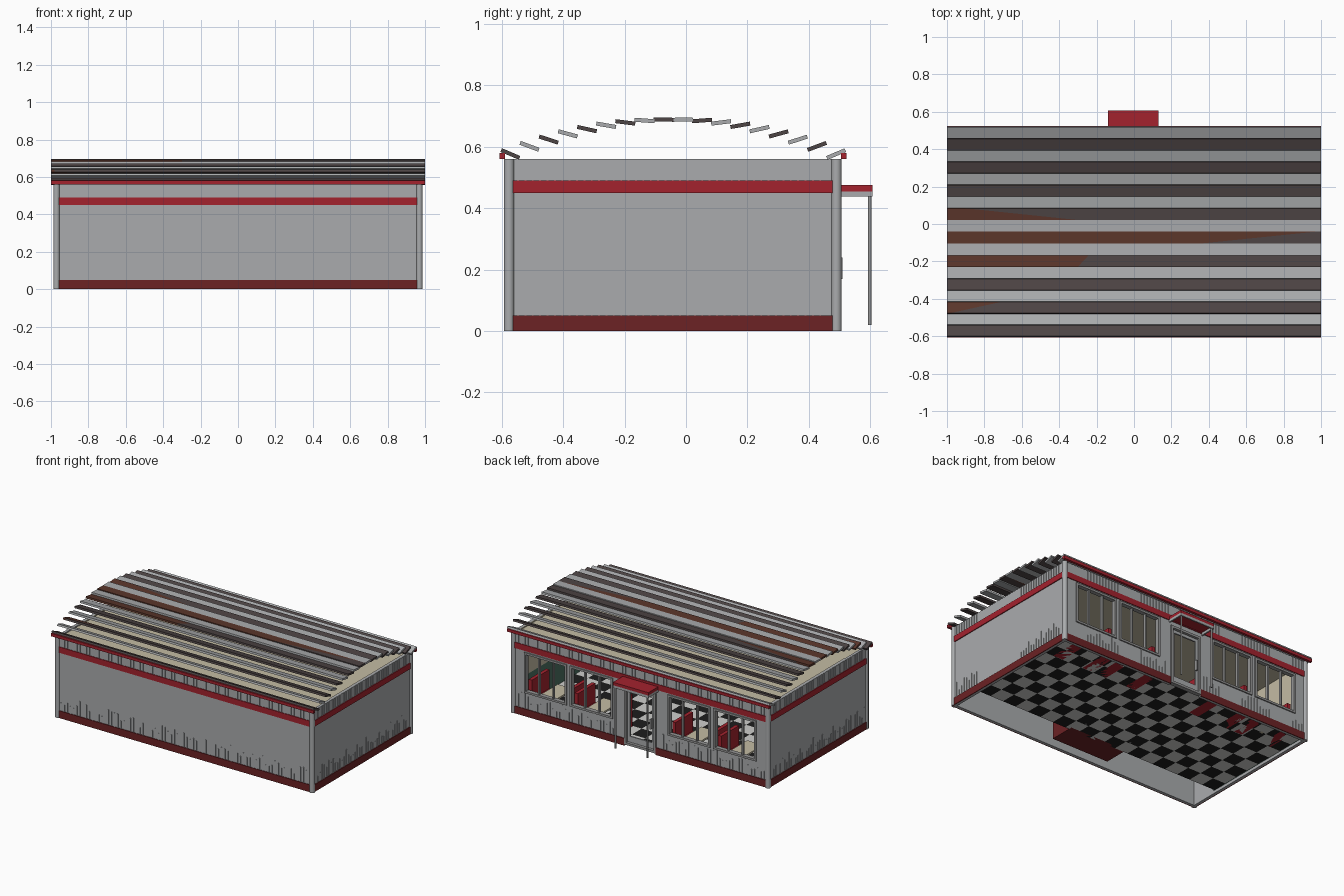
import bpy, bmesh, random
from math import sqrt
from mathutils import Vector, Matrix

random.seed(4)
cube = bpy.data.objects.get("Cube")
if cube:
    bpy.data.objects.remove(cube)


def material(name, r, g, b):
    m = bpy.data.materials.new(name)
    m.use_nodes = True
    m.diffuse_color = (r, g, b, 1)
    m.node_tree.nodes["Principled BSDF"].inputs["Base Color"].default_value = (r, g, b, 1)
    return m


STEEL = material("steel grey", .40, .41, .42)
FRAME = material("frame grey", .30, .30, .30)
RED = material("trim red", .37, .016, .027)
MAROON = material("baseboard maroon", .15, .016, .018)
DARK = material("dark plank", .075, .058, .058)
RUST = material("rust brown", .105, .037, .024)
CREAM = material("cream", .55, .50, .37)
GREEN = material("dado green", .07, .16, .12)
BLACK = material("black tile", .012, .012, .012)
WHITE = material("white tile", .62, .62, .60)


def finish(name, bm, *mats):
    bmesh.ops.recalc_face_normals(bm, faces=bm.faces)
    mesh = bpy.data.meshes.new(name)
    bm.to_mesh(mesh)
    bm.free()
    for m in mats:
        mesh.materials.append(m)
    ob = bpy.data.objects.new(name, mesh)
    bpy.context.collection.objects.link(ob)
    return ob


def boxes(name, mat, items):
    """One object made of boxes given as (x0, x1, y0, y1, z0, z1)."""
    bm = bmesh.new()
    for x0, x1, y0, y1, z0, z1 in items:
        size = Matrix.Diagonal((x1 - x0, y1 - y0, z1 - z0, 1))
        mid = Matrix.Translation(((x0 + x1) / 2, (y0 + y1) / 2, (z0 + z1) / 2))
        bmesh.ops.create_cube(bm, size=1, matrix=mid @ size)
    return finish(name, bm, mat)


def post(name, mat, x, y, z0, z1, r, sides=16):
    bm = bmesh.new()
    bmesh.ops.create_cone(bm, cap_ends=True, segments=sides, radius1=r, radius2=r,
                          depth=z1 - z0, matrix=Matrix.Translation((x, y, (z0 + z1) / 2)))
    for f in bm.faces:
        f.smooth = abs(f.normal.z) < .5
    return finish(name, bm, mat)


# Main dimensions
X, FRONT, BACK, TOP, T = .975, -.58, .495, .56, .018
SILL, HEAD, DOOR_TOP = .16, .44, .42
WINDOWS = [(-.885, -.56), (-.535, -.21), (.21, .535), (.56, .885)]
DOOR = (-.12, .12)

# Walls; the back one is pieced around its openings
boxes("front_wall", STEEL, [(-X, X, FRONT, FRONT + T, 0, TOP)])
for side, name in ((1, "left"), (-1, "right")):
    a, b = sorted((side * X, side * (X - T)))
    boxes(name + "_wall", STEEL, [(a, b, FRONT, BACK, 0, TOP)])
    a, b = sorted((side * (X - T), side * (X - T - .005)))
    boxes(name + "_wall_lining", CREAM, [(a, b, -.37, BACK - T, .22, TOP)])
    boxes(name + "_wall_dado", GREEN, [(a, b, -.37, BACK - T, .02, .22)])
pieces, edge = [], -X
for a, b in sorted(WINDOWS + [DOOR]):
    is_door = (a, b) == DOOR
    pieces.append((edge, a, BACK - T, BACK, 0, TOP))
    pieces.append((a, b, BACK - T, BACK, DOOR_TOP if is_door else HEAD, TOP))
    if not is_door:
        pieces.append((a, b, BACK - T, BACK, 0, SILL))
    edge = b
pieces.append((edge, X, BACK - T, BACK, 0, TOP))
boxes("back_wall", STEEL, pieces)

# Narrow cladding ribs below the sills and above the red band
ribs, step, p = [], .024, .003


def rib_spans():
    return (.05, random.uniform(.09, .16)), (.485, TOP)


for i in range(int(1.9 / step)):
    x = -.945 + i * step
    for lo, hi in rib_spans():
        ribs.append((x, x + .006, FRONT - p, FRONT, lo, hi))
        if abs(x) > .14 or lo > .4:
            ribs.append((x, x + .006, BACK, BACK + p, lo, hi))
for i in range(int(1.02 / step)):
    y = -.55 + i * step
    for lo, hi in rib_spans():
        ribs += [(X, X + p, y, y + .006, lo, hi), (-X - p, -X, y, y + .006, lo, hi)]
boxes("cladding_ribs", STEEL, ribs)


# Bands running around the building
def band(name, mat, z0, z1, d, gap=False):
    items = [(-X, X, FRONT - d, FRONT, z0, z1),
             (-X - d, -X, FRONT, BACK, z0, z1), (X, X + d, FRONT, BACK, z0, z1)]
    if gap:
        items += [(-X, DOOR[0], BACK, BACK + d, z0, z1), (DOOR[1], X, BACK, BACK + d, z0, z1)]
    else:
        items.append((-X, X, BACK, BACK + d, z0, z1))
    boxes(name, mat, items)


band("red_band", RED, .45, .49, .006)
band("baseboard", MAROON, 0, .05, .006, True)
boxes("eave_trim", RED, [(-1, 1, -.608, -.59, .56, .58), (-1, 1, .505, .523, .56, .58)])
for x in (-.97, .97):
    for y in (-.576, .49):
        post("corner_post", STEEL, x, y, 0, TOP, .017)

# Ceiling and roof planks laid like louvres on an arc
boxes("ceiling", CREAM, [(-X + T, X - T, FRONT + T, BACK - T, .54, .552)])


def plank(index, cut):
    """Plank with an optional slanted joint: rust on one part, dark on the other."""
    t = -.53 + index * .0624
    slope = .8 * t
    n = sqrt(1 + slope * slope)
    along, up = Vector((0, 1, slope)) / n, Vector((0, -slope, 1)) / n
    mid = Vector((0, t - .042, .689 - .4 * t * t))
    base = STEEL if index % 2 else DARK
    parts = [((-1, -1), (1, 1), 0)]
    if cut:
        parts = [((-1, -1), cut, 1), (cut, (1, 1), 0)]
    bm = bmesh.new()
    for start, end, mat in parts:
        rings = []
        for ends in (start, end):
            rings.append([bm.verts.new(mid + along * (s * .0325) + up * (h * .0065)
                                       + Vector((ends[s > 0], 0, 0)))
                          for s, h in ((-1, -1), (1, -1), (1, 1), (-1, 1))])
        a, b = rings
        faces = [bm.faces.new(a), bm.faces.new(b)]
        for k in range(4):
            j = (k + 1) % 4
            faces.append(bm.faces.new((a[k], a[j], b[j], b[k])))
        for f in faces:
            f.material_index = mat
    finish("roof_plank", bm, base, RUST)


JOINTS = {2: (-.98, -.7), 6: (-.3, -.24), 8: (.35, .98), 10: (-.28, -.9)}
for i in range(18):
    plank(i, JOINTS.get(i))


# Windows and door
def frame(name, a, b, z0, z1, w, bars):
    y0, y1 = BACK - T - .004, BACK + .008
    items = [(a, a + w, y0, y1, z0, z1), (b - w, b, y0, y1, z0, z1),
             (a, b, y0, y1, z0, z0 + w), (a, b, y0, y1, z1 - w, z1)]
    items += [(x - .005, x + .005, BACK - T, BACK, z0, z1) for x in bars]
    boxes(name, FRAME, items)


for a, b in WINDOWS:
    frame("window_frame", a, b, SILL, HEAD, .014, [a + (b - a) * k / 3 for k in (1, 2)])
frame("door_frame", *DOOR, .01, DOOR_TOP, .016, [])
boxes("door_leaf", STEEL, [(-.104, -.084, .48, .49, .03, .4), (.084, .104, .48, .49, .03, .4),
                           (-.104, .104, .48, .49, .03, .07), (-.104, .104, .48, .49, .38, .4)])
boxes("door_handle", FRAME, [(-.09, -.08, .49, .51, .17, .24)])

# Canopy on two poles
boxes("canopy_top", RED, [(-.138, .132, BACK, .608, .455, .475)])
boxes("canopy_rim", STEEL, [(-.138, .132, .598, .608, .438, .455),
                            (-.138, -.128, BACK, .6, .438, .455),
                            (.122, .132, BACK, .6, .438, .455)])
for x in (-.125, .12):
    post("canopy_pole", FRAME, x, .598, .02, .44, .006, 10)

# Checkered floor
bm = bmesh.new()
nx, ny = 19, 8
bmesh.ops.create_grid(bm, x_segments=nx, y_segments=ny, size=.5,
                      matrix=Matrix.Translation((0, .057, .02)) @ Matrix.Diagonal((1.91, .84, 1, 1)))
for f in bm.faces:
    c = f.calc_center_median()
    f.material_index = (int((c.x + .955) / 1.91 * nx) + int((c.y + .363) / .84 * ny)) % 2
finish("checkered_floor", bm, BLACK, WHITE)

# Booths, tables, counter and stools
seats, tables = [], []
for a, b in WINDOWS:
    m = (a + b) / 2
    for s in (-1, 1):
        for near, far, h in ((.08, .13, .11), (.13, .155, .24)):
            x0, x1 = sorted((m + s * near, m + s * far))
            seats.append((x0, x1, .27, .46, .02, h))
    tables += [(m - .06, m + .06, .28, .46, .15, .162), (m - .01, m + .01, .36, .38, .02, .15)]
boxes("booth_seats", RED, seats)
boxes("booth_tables", CREAM, tables)
boxes("counter", MAROON, [(-.22, .22, -.52, -.34, .02, .2)])
boxes("counter_top", CREAM, [(-.24, .24, -.53, -.32, .2, .212)])
for i in range(4):
    x = -.18 + i * .12
    post("stool_leg", FRAME, x, -.25, .02, .12, .007, 8)
    post("stool_seat", RED, x, -.25, .12, .14, .028)
